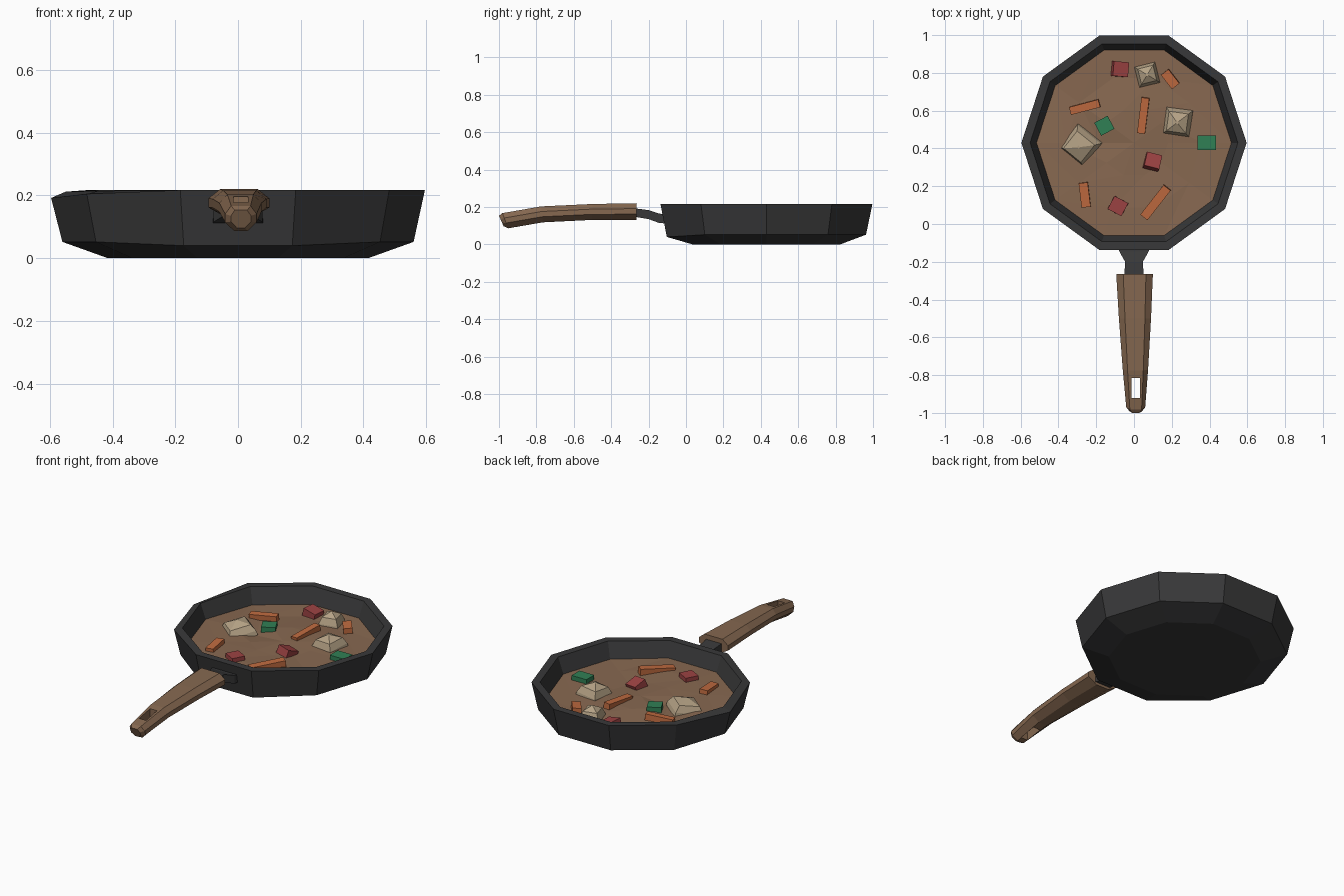
import bpy, bmesh, math, random
from mathutils import Matrix, Vector

if "Cube" in bpy.data.objects:
    bpy.data.objects.remove(bpy.data.objects["Cube"])

random.seed(4)
CY = 0.43          # pan centre in y
SOUP = 0.125       # stew level


def material(name, rgb):
    m = bpy.data.materials.new(name)
    m.diffuse_color = (*rgb, 1)
    m.use_nodes = True
    m.node_tree.nodes["Principled BSDF"].inputs["Base Color"].default_value = m.diffuse_color
    return m


IRON = material("dark iron", (0.040, 0.040, 0.041))
WOOD = material("handle wood", (0.235, 0.138, 0.080))
STEW = material("brown stew", (0.245, 0.140, 0.082))
CARROT = material("carrot orange", (0.52, 0.145, 0.050))
RED = material("meat red", (0.33, 0.055, 0.055))
GREEN = material("pepper green", (0.030, 0.215, 0.090))
TAN = material("potato tan", (0.46, 0.36, 0.235))


def finish(bm, name, mat):
    bmesh.ops.recalc_face_normals(bm, faces=bm.faces[:])
    me = bpy.data.meshes.new(name)
    bm.to_mesh(me)
    bm.free()
    me.materials.append(mat)
    ob = bpy.data.objects.new(name, me)
    bpy.context.collection.objects.link(ob)
    return ob


def loft(name, rings, mat, matrix=None):
    """Skin closed rings of equal length and cap both ends."""
    bm = bmesh.new()
    rows = [[bm.verts.new(p) for p in r] for r in rings]
    n = len(rows[0])
    for a, b in zip(rows, rows[1:]):
        for i in range(n):
            j = (i + 1) % n
            bm.faces.new((a[i], a[j], b[j], b[i]))
    bm.faces.new(rows[0])
    bm.faces.new(rows[-1])
    if matrix:
        bm.transform(matrix)
    return finish(bm, name, mat)


def decagon(r, z):
    return [Vector((r * math.cos(i * math.pi / 5), CY + r * math.sin(i * math.pi / 5), z))
            for i in range(10)]


# Pan body: outside up, over the rim, down the inside
rings = [decagon(r, z) for r, z in
         [(0.415, 0), (0.56, 0.052), (0.596, 0.217), (0.55, 0.217), (0.50, 0.08)]]
for p in rings[1]:
    if p.y < CY - 0.4:
        p.z = 0.04
for ring in rings[2:4]:       # slightly dented rim on the left
    for i, d in ((5, 0.025), (6, 0.012)):
        ring[i].z -= d if ring is rings[2] else d * 0.2
loft("pan_body", rings, IRON)

# Stew: gently uneven low-poly surface
bm = bmesh.new()
rows = []
for r, wob in ((0.516, 0.004), (0.36, 0.010), (0.18, 0.010)):
    rows.append([bm.verts.new(p + Vector((0, 0, random.uniform(-wob, wob))))
                 for p in decagon(r, SOUP)])
mid = bm.verts.new((0, CY, SOUP + 0.005))
for a, b in zip(rows, rows[1:]):
    for i in range(10):
        j = (i + 1) % 10
        bm.faces.new((a[i], a[j], b[j]))
        bm.faces.new((a[i], b[j], b[i]))
for i in range(10):
    bm.faces.new((rows[2][i], rows[2][(i + 1) % 10], mid))
finish(bm, "stew_surface", STEW)

# Iron neck between pan and handle
neck = []
for y, w, zb, zt in [(-0.09, 0.08, 0.11, 0.158), (-0.145, 0.078, 0.115, 0.165),
                     (-0.20, 0.047, 0.135, 0.183), (-0.29, 0.052, 0.15, 0.195)]:
    neck.append([(-w, y, zb), (w, y, zb), (w, y, zt), (-w, y, zt)])
loft("handle_neck", neck, IRON)

# Wooden handle: octagonal section, tapering and drooping
SECTION = [(-0.42, 0), (0.42, 0), (1, 0.35), (1, 0.68), (0.62, 1), (-0.62, 1), (-1, 0.68), (-1, 0.35)]
grip = []
for yb, yt, zb, zt, w in [(-0.265, -0.265, 0.13, 0.22, 0.097), (-0.50, -0.50, 0.131, 0.216, 0.085),
                          (-0.765, -0.775, 0.118, 0.203, 0.067), (-0.95, -0.982, 0.086, 0.167, 0.050),
                          (-0.975, -1.0, 0.097, 0.153, 0.032)]:
    cx = 0.003 - 0.009 * (yb + 0.265)
    grip.append([(cx + w * u, yb + (yt - yb) * v, zb + (zt - zb) * v) for u, v in SECTION])
handle = loft("wooden_handle", grip, WOOD)

# Hanging hole cut through the handle
hole = [[(-0.014, -0.92, z), (0.032, -0.92, z), (0.032, -0.815, z), (-0.014, -0.815, z)]
        for z in (0.0, 0.4)]
cutter = loft("hole_cutter", hole, WOOD)
cutter.hide_render = True
mod = handle.modifiers.new("hole", 'BOOLEAN')
mod.operation = 'DIFFERENCE'
mod.solver = 'EXACT'
mod.object = cutter
bpy.context.view_layer.objects.active = handle
bpy.ops.object.modifier_apply(modifier="hole")
bpy.data.objects.remove(cutter)


def piece(name, mat, x, y, levels, angle, tilt=(0, 0)):
    """Food chunk from rectangles (length, width, z above stew)."""
    rings = [[(-l / 2, -w / 2, z), (l / 2, -w / 2, z), (l / 2, w / 2, z), (-l / 2, w / 2, z)]
             for l, w, z in levels]
    m = (Matrix.Translation((x, y, SOUP)) @ Matrix.Rotation(math.radians(tilt[0]), 4, 'X')
         @ Matrix.Rotation(math.radians(tilt[1]), 4, 'Y') @ Matrix.Rotation(math.radians(angle), 4, 'Z'))
    loft(name, rings, mat, m)


# Carrot sticks
for k, (x, y, l, w, a) in enumerate([(-0.26, 0.62, 0.16, 0.042, 15), (0.05, 0.575, 0.19, 0.042, 83),
                                     (0.193, 0.768, 0.095, 0.05, -52), (-0.26, 0.155, 0.13, 0.048, 97),
                                     (0.115, 0.115, 0.20, 0.048, 52)]):
    piece(f"carrot_stick_{k + 1}", CARROT, x, y, [(l, w, -0.03), (l, w, 0.028)], a, (4, -3))

# Red meat chunks
for k, (x, y, a, t) in enumerate([(-0.075, 0.82, -5, (0, 12)), (-0.085, 0.095, -28, (0, 0)),
                                  (0.097, 0.328, -12, (-18, 10))]):
    piece(f"meat_chunk_{k + 1}", RED, x, y, [(0.085, 0.08, -0.04), (0.082, 0.078, 0.03)], a, t)

# Green pepper squares
piece("pepper_square_1", GREEN, -0.157, 0.52, [(0.08, 0.078, -0.02), (0.08, 0.078, 0.03)], 28)
piece("pepper_square_2", GREEN, 0.385, 0.43, [(0.098, 0.075, -0.02), (0.098, 0.075, 0.026)], 0)

# Potato lumps: flared skirt under a shallow pyramid
for k, (x, y, s, a, t) in enumerate([(0.07, 0.79, 0.115, 14, (0, 0)), (0.232, 0.54, 0.145, -8, (3, -3)),
                                     (-0.285, 0.415, 0.165, -38, (8, -8))]):
    piece(f"potato_lump_{k + 1}", TAN, x, y,
          [(s, s, -0.02), (s * 0.95, s * 0.95, 0.005), (s * 0.72, s * 0.72, 0.042), (0.012, 0.012, 0.064)], a, t)
